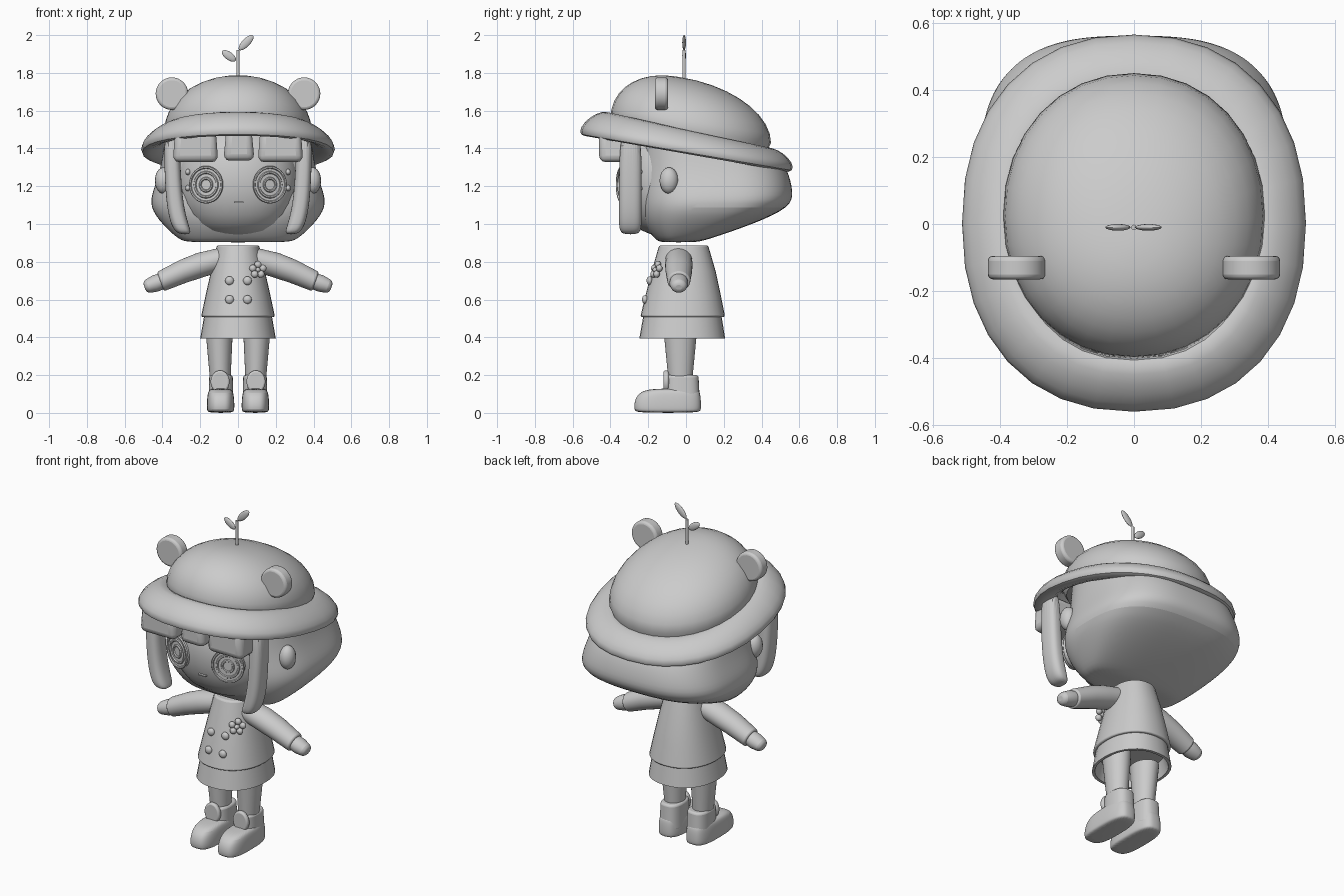
import bpy
import bmesh
from math import cos, sin, pi, tau, radians
from mathutils import Matrix, Vector

cube = bpy.data.objects.get("Cube")
if cube:
    bpy.data.objects.remove(cube)

GREY = (.6, .6, .6, 1)
grey = bpy.data.materials.new("plain_grey")
grey.use_nodes = True
grey.diffuse_color = GREY
grey.node_tree.nodes["Principled BSDF"].inputs["Base Color"].default_value = GREY


def finish(name, bm, matrix=Matrix(), mirror=False, smooth=False, bevel=0):
    """Turn a bmesh into a shaded object, mirrored across the middle if asked."""
    bm.transform(matrix)
    bmesh.ops.recalc_face_normals(bm, faces=bm.faces[:])
    mesh = bpy.data.meshes.new(name)
    bm.to_mesh(mesh)
    bm.free()
    mesh.materials.append(grey)
    part = bpy.data.objects.new(name, mesh)
    bpy.context.collection.objects.link(part)
    bpy.ops.object.select_all(action='DESELECT')
    part.select_set(True)
    bpy.context.view_layer.objects.active = part
    if bevel:
        rounding = part.modifiers.new("round_edges", 'BEVEL')
        rounding.width = bevel
        rounding.segments = 3
    if mirror:
        part.modifiers.new("mirror", 'MIRROR').use_mirror_merge = False
    if smooth:
        subdivision = part.modifiers.new("smooth", 'SUBSURF')
        subdivision.levels = subdivision.render_levels = 2
    bpy.ops.object.shade_smooth_by_angle(angle=radians(40))


def place(location, turn=(0, 0, 0), scale=(1, 1, 1)):
    """Matrix that scales, then turns about x, y and z in degrees, then moves."""
    matrix = Matrix.Translation(location)
    for axis, degrees in reversed(list(zip("XYZ", turn))):
        matrix = matrix @ Matrix.Rotation(radians(degrees), 4, axis)
    return matrix @ Matrix.Diagonal((*scale, 1))


def ring(z, half, front, back=None, middle=0, tilt=0, square=2, count=32):
    """Superellipse outline at height z; tilt is the rise from front to back."""
    back = -front if back is None else back
    points = []
    for step in range(count):
        angle = tau * step / count
        across, along = [abs(v) ** (2 / square) * (1 if v > 0 else -1)
                         for v in (cos(angle), sin(angle))]
        y = (front + back) / 2 + along * (back - front) / 2
        points.append((middle + half * across, y, z + along * tilt / 2))
    return points


def loft(name, rings, closed=False, **options):
    """Skin over rings, either capped at the ends or joined into a loop."""
    bm = bmesh.new()
    loops = [[bm.verts.new(point) for point in points] for points in rings]
    pairs = list(zip(loops, loops[1:]))
    if closed:
        pairs.append((loops[-1], loops[0]))
    else:
        bm.faces.new(loops[0])
        bm.faces.new(loops[-1])
    for low, high in pairs:
        for i in range(len(low)):
            bm.faces.new((low[i - 1], low[i], high[i], high[i - 1]))
    finish(name, bm, **options)


def ball(name, location, scale, turn=(0, 0, 0), **options):
    bm = bmesh.new()
    bmesh.ops.create_uvsphere(bm, u_segments=16, v_segments=10, radius=1)
    finish(name, bm, place(location, turn, scale), **options)


def disc(name, location, radius, depth, turn=(90, 0, 0), tall=1, **options):
    bm = bmesh.new()
    bmesh.ops.create_cone(bm, cap_ends=True, segments=32, radius1=radius, radius2=radius, depth=depth)
    finish(name, bm, place(location, turn, (1, tall, 1)), **options)


def block(name, location, size, taper=1, **options):
    """Box whose top is narrowed or widened by taper."""
    bm = bmesh.new()
    bmesh.ops.create_cube(bm, size=1)
    for vert in bm.verts:
        if vert.co.z > 0:
            vert.co.x *= taper
    finish(name, bm, place(location, scale=size), **options)


# Hat: a tilted quarter-round dome, and a drooping brim with an oval section
dome = [ring(z=1.44, half=.37, front=-.37, back=.42, tilt=-.15, square=2.1)]
for step in range(10):
    angle = pi / 2 * step / 9.3
    wide, high = cos(angle), sin(angle)
    dome.append(ring(z=1.495 + .285 * high, half=.39 * wide, front=-.05 - .35 * wide,
                     back=-.05 + .5 * wide, tilt=-.13 * wide, square=2.1))
loft("hat_dome", dome)

brim = []
for step in range(16):
    angle = tau * step / 16
    out = .08 * cos(angle)
    brim.append(ring(z=1.435 - .5 * out + .05 * sin(angle), half=.433 + out, front=-.48 - out,
                     back=.485 + out, tilt=-.19, square=2.25))
loft("hat_brim", brim, closed=True)
disc("hat_ear", (.35, -.13, 1.69), radius=.086, depth=.07, bevel=.015, mirror=True)

# Sprout on the crown
disc("sprout_stem", (0, -.01, 1.84), radius=.008, depth=.16, turn=(0, 0, 0))
ball("sprout_leaf_big", (.043, -.01, 1.96), (.053, .01, .021), turn=(0, -46, 0))
ball("sprout_leaf_small", (-.048, -.01, 1.89), (.044, .01, .021), turn=(0, 36, 0))

# Head: a full-cheeked face in front of a wide hair mass that narrows to the chin
face = []
for step in range(15):
    angle = pi * (step + .3) / 14.6 - pi / 2
    wide = cos(angle) ** .65
    face.append(ring(z=1.235 + .307 * sin(angle), half=.325 * wide, front=-.03 - .328 * wide,
                     back=.2 * wide, square=2.15))
loft("face", face)
loft("back_hair", [
    ring(z=.903, half=.26, front=-.13, back=.05, square=2.8),
    ring(z=.912, half=.31, front=-.16, back=.1, square=2.8),
    ring(z=1, half=.405, front=-.23, back=.36, square=2.8),
    ring(z=1.09, half=.47, front=-.25, back=.56, square=2.8),
    ring(z=1.17, half=.455, front=-.25, back=.57, square=2.8),
    ring(z=1.29, half=.41, front=-.25, back=.54, square=2.8),
    ring(z=1.45, half=.39, front=-.26, back=.48, tilt=-.16, square=2.6),
    ring(z=1.5, half=.36, front=-.26, back=.4, tilt=-.16, square=2.6)], smooth=True)
ball("side_ear", (.395, -.09, 1.23), (.045, .05, .07), mirror=True)

# Fringe blocks and the hanging side locks, which curl inward at the tips
block("fringe_middle", (.005, -.39, 1.42), (.165, .14, .17), taper=.8, bevel=.035)
block("fringe_side", (.225, -.37, 1.41), (.24, .18, .165), taper=.9, bevel=.035, mirror=True)
loft("side_lock", [
    ring(z=.945, half=.03, front=-.335, back=-.255, middle=.28, square=2.6),
    ring(z=.97, half=.046, front=-.355, back=-.235, middle=.298, square=2.6),
    ring(z=1.05, half=.046, front=-.355, back=-.235, middle=.325, square=2.6),
    ring(z=1.2, half=.043, front=-.355, back=-.235, middle=.345, square=2.6),
    ring(z=1.53, half=.042, front=-.35, back=-.235, middle=.353, square=2.6)],
    smooth=True, mirror=True)

# Eyes: raised discs with concentric rims, plus lashes and mouth
turn = (90, 0, 18)
outward = Vector((sin(radians(18)), -cos(radians(18)), 0))
eye = Vector((.168, -.335, 1.208))
disc("eye_base", eye - outward * .02, radius=.088, depth=.045, turn=turn, tall=1.05, mirror=True)
for label, radius in (("outer", .088), ("middle", .062), ("inner", .032)):
    rim = [ring(z=.007 * sin(tau * k / 6), half=radius + .007 * cos(tau * k / 6),
                front=-radius - .007 * cos(tau * k / 6)) for k in range(6)]
    loft("eye_rim_" + label, rim, closed=True, mirror=True,
         matrix=place(eye + outward * .003, turn, (1, 1.05, 1)))
for z in (1.19, 1.275):
    ball("eye_lash", (.265, -.245, z), (.014, .022, .016), mirror=True)
block("mouth", (.005, -.345, 1.115), (.05, .02, .006))

# Coat over a skirt that is hollow underneath
loft("coat", [
    ring(z=.508, half=.196, front=-.242, back=.207, square=2.2),
    ring(z=.62, half=.172, front=-.215, back=.185, square=2.2),
    ring(z=.75, half=.143, front=-.182, back=.157, square=2.2),
    ring(z=.887, half=.112, front=-.142, back=.117, square=2.2)], bevel=.01)
loft("skirt", [
    ring(z=.48, half=.165, front=-.2, back=.16, square=2.2),
    ring(z=.395, half=.185, front=-.23, back=.19, square=2.2),
    ring(z=.395, half=.2, front=-.247, back=.207, square=2.2),
    ring(z=.52, half=.178, front=-.225, back=.187, square=2.2)])

# Sleeves and hands, built upright and swung out to the side
swing = place((.1, -.038, .808), turn=(0, 110, 0))
loft("sleeve", [
    ring(z=-.03, half=.06, front=-.07),
    ring(z=.1, half=.066, front=-.073, middle=-.01),
    ring(z=.2, half=.062, front=-.07, middle=-.01),
    ring(z=.33, half=.054, front=-.06)], bevel=.01, matrix=swing, mirror=True)
loft("hand", [
    ring(z=.3, half=.042, front=-.045),
    ring(z=.36, half=.045, front=-.05),
    ring(z=.42, half=.033, front=-.038)], bevel=.02, matrix=swing, mirror=True)

# Coat buttons and flower badge
for x in (-.045, .05):
    for y, z in ((-.193, .7), (-.217, .6)):
        ball("button", (x, y, z), (.023, .016, .023))
badge = Vector((.105, -.157, .757))
ball("badge_centre", badge, (.014, .02, .014))
for petal in range(5):
    angle = tau * petal / 5 + pi / 2
    offset = Vector((cos(angle), .5 * cos(angle) + .3 * sin(angle), sin(angle)))
    ball("badge_petal", badge + offset * .028, (.019, .017, .019))

# Legs and boots
loft("leg", [
    ring(z=.14, half=.052, front=-.09, back=.03, middle=.093),
    ring(z=.45, half=.073, front=-.12, back=.06, middle=.1)], mirror=True)
loft("boot_foot", [
    ring(z=0, half=.066, front=-.26, back=.07, middle=.092, square=3),
    ring(z=.015, half=.073, front=-.275, back=.08, middle=.092, square=3),
    ring(z=.06, half=.073, front=-.275, back=.08, middle=.092, square=3),
    ring(z=.11, half=.068, front=-.25, back=.075, middle=.092, square=3),
    ring(z=.13, half=.055, front=-.18, back=.06, middle=.092, square=3)],
    smooth=True, mirror=True)
loft("boot_shaft", [
    ring(z=.05, half=.066, front=-.11, back=.074, middle=.09, square=2.6),
    ring(z=.2, half=.062, front=-.107, back=.066, middle=.09, square=2.6)],
    bevel=.012, mirror=True)
disc("boot_tongue", (.095, -.105, .165), radius=.05, depth=.028, tall=1.2, bevel=.01, mirror=True)
